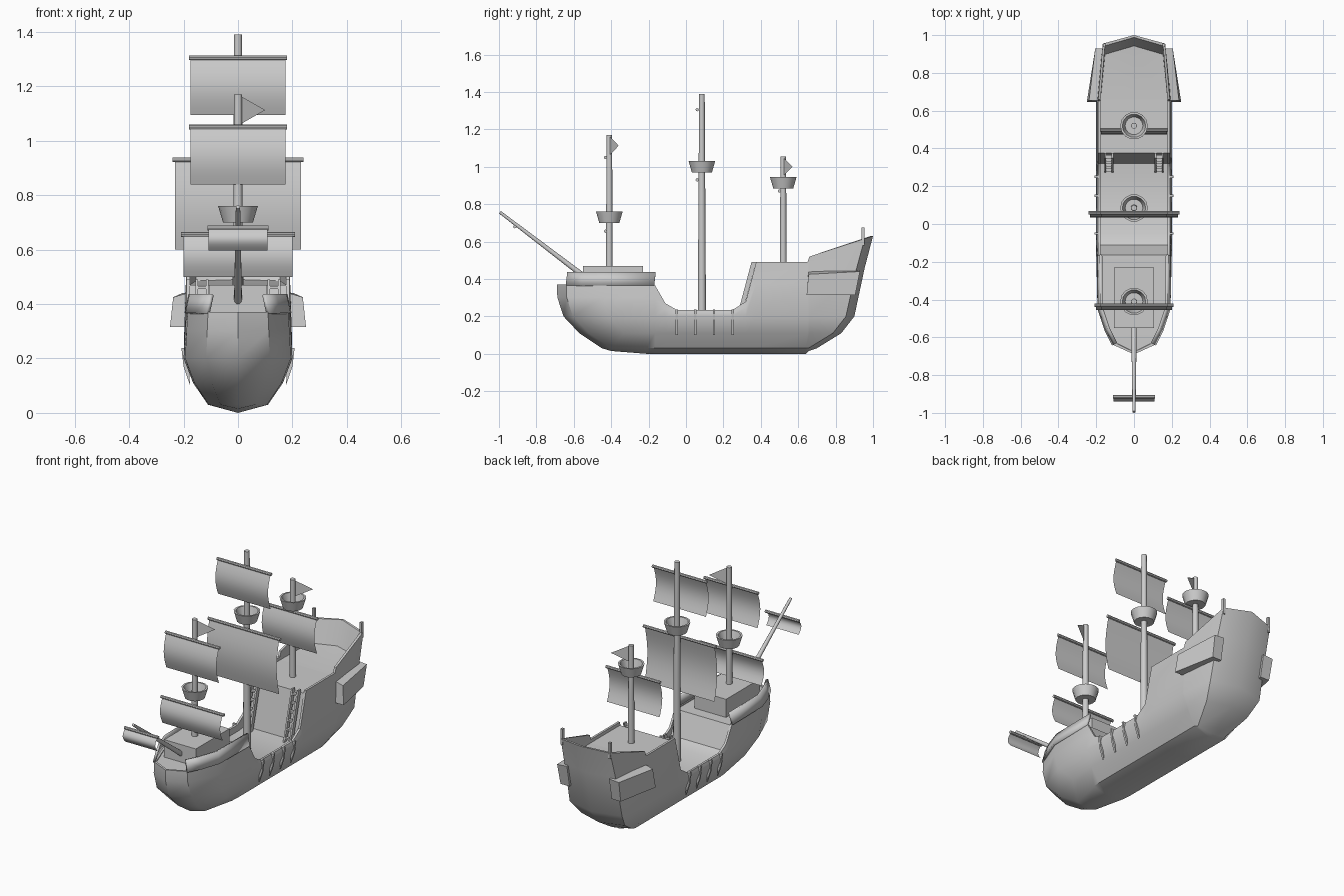
import bpy, bmesh, math
from mathutils import Vector

if "Cube" in bpy.data.objects:
    bpy.data.objects.remove(bpy.data.objects["Cube"])


def make(name, verts, faces, angle=35, solid=0):
    me = bpy.data.meshes.new(name)
    bm = bmesh.new()
    vs = [bm.verts.new(v) for v in verts]
    for f in faces:
        bm.faces.new([vs[i] for i in f])
    bmesh.ops.remove_doubles(bm, verts=bm.verts, dist=0.0005)
    bmesh.ops.recalc_face_normals(bm, faces=bm.faces)
    bm.to_mesh(me)
    bm.free()
    ob = bpy.data.objects.new(name, me)
    bpy.context.collection.objects.link(ob)
    if solid:
        m = ob.modifiers.new("thickness", 'SOLIDIFY')
        m.thickness = solid
        m.offset = 0
    bpy.ops.object.select_all(action='DESELECT')
    ob.select_set(True)
    bpy.context.view_layer.objects.active = ob
    bpy.ops.object.shade_smooth_by_angle(angle=math.radians(angle))
    return ob


def grid(name, rows, **kw):
    n = len(rows[0])
    faces = [(i*n+j, i*n+j+1, (i+1)*n+j+1, (i+1)*n+j)
             for i in range(len(rows)-1) for j in range(n-1)]
    return make(name, [p for r in rows for p in r], faces, **kw)


def rod(name, a, b, r0, r1, n=12):
    a, b = Vector(a), Vector(b)
    q = (b-a).to_track_quat('Z', 'Y')
    vs = [p + q @ Vector((r*math.cos(k*math.tau/n), r*math.sin(k*math.tau/n), 0))
          for p, r in ((a, r0), (b, r1)) for k in range(n)]
    faces = [(k, (k+1) % n, n+(k+1) % n, n+k) for k in range(n)]
    faces += [tuple(range(n)), tuple(range(n, 2*n))]
    return make(name, vs, faces)


def hexa(name, bottom, top):
    return make(name, bottom+top, [(0, 1, 2, 3), (4, 5, 6, 7)] +
                [(k, (k+1) % 4, 4+(k+1) % 4, 4+k) for k in range(4)])


def box(name, x0, x1, y0, y1, z0, z1):
    c = [(x0, y0), (x1, y0), (x1, y1), (x0, y1)]
    return hexa(name, [(x, y, z0) for x, y in c], [(x, y, z1) for x, y in c])


# Hull: waterline levels (z, half width, bow y, stern y); last two follow the sheer
LOW = [(.03, .11, -.45, .70), (.11, .165, -.57, .83), (.2, .2, -.655, .90)]
HIGH = [(.6, .195, -.688, .955), (1, .19, -.69, 1.0)]
# Stations: width factor, anchor, y offset, sheer height, deck drop
STATIONS = [(0, 'b', 0, .37, .005), (.58, 'b', .05, .37, .005), (.97, 'b', .24, .37, .005),
            (1, 'm', -.165, .365, .005), (1, 'm', -.11, .27, .045), (1, 'm', -.05, .235, .04),
            (1, 'm', .25, .235, .04), (1, 'm', .32, .28, .08), (1, 'm', .375, .49, .02),
            (1, 'm', .65, .49, .02), (1, 'm', .66, .52, .05), (.87, 's', -.045, .615, .13),
            (0, 's', 0, .63, .14)]


def station(xf, anchor, off, top, drop):
    def y(b, s):
        return b+off if anchor == 'b' else s+off if anchor == 's' else min(off, s-.06)
    end = xf == 0
    pts = [(xf*w, y(b, s), z) for z, w, b, s in LOW]
    pts += [(xf*w, y(b, s), .2+f*(top-.2)) for f, w, b, s in HIGH]
    keel = (0, pts[0][1], .03 if end else .015 if xf < .9 else 0)
    sh = {'b': .012, 'm': 0, 's': -.012}[anchor]
    x, yt, _ = pts[-1]
    ym = pts[-2][1]
    inner = [(x*.93, yt+sh, top), (x*.93, ym+sh, top-drop), (0, ym+sh, top-drop)]
    half = [keel]+pts+inner
    return half+[(-p[0], p[1], p[2]) for p in reversed(half)]


grid("hull", [station(*s) for s in STATIONS], angle=38)

# Forecastle block and hatch deck
box("forecastle_block", -.105, .105, -.55, -.23, .36, .47)

for s, side in ((1, "right"), (-1, "left")):
    # Forecastle bulwark
    path = [(.19, -.17), (.187, -.45), (.15, -.56), (.11, -.64)]
    grid("forecastle_rail_"+side,
         [[(s*x, y, .365), (s*(x-.015), y+.008, .435)] for x, y in path], solid=.014)
    # Stern gallery
    hexa("stern_gallery_"+side,
         [(s*.17, .645, .315), (s*.25, .645, .315), (s*.2, .905, .315), (s*.14, .905, .315)],
         [(s*.17, .655, .445), (s*.238, .655, .425), (s*.205, .93, .44), (s*.14, .93, .445)])
    # Stern corner post
    box("stern_post_"+side, s*.158-.007, s*.158+.007, .938, .955, .58, .675)
    # Ladder to the quarterdeck
    for x in (.113, .152):
        hexa("ladder_rail_"+side,
             [(s*(x-.005), .27, .19), (s*(x+.005), .27, .19), (s*(x+.005), .295, .19), (s*(x-.005), .295, .19)],
             [(s*(x-.005), .35, .49), (s*(x+.005), .35, .49), (s*(x+.005), .375, .49), (s*(x-.005), .375, .49)])
    for k in range(6):
        t = (k+.5)/6
        y, z = .28+.08*t, .195+.29*t
        box("ladder_step_"+side, s*.1325-.02, s*.1325+.02, y-.008, y+.012, z-.005, z+.005)
    # Side fins on the waist
    for y in (-.05, .05, .15, .25):
        tri = [(.185, .238), (.208, .238), (.2, .17), (.176, .1)]
        hexa("side_fin_"+side, [(s*x, y-.006, z) for x, z in tri],
             [(s*x, y+.006, z) for x, z in tri])


# Rigging helpers
def yard_and_sail(name, y, z, half, sail_half, z_low):
    rod(name+"_yard", (-half, y, z), (half, y, z), .009, .009, 8)
    rows = []
    for k in range(9):
        t = k/8
        rows.append([(x, y-.025*math.sin(math.pi*t), z+(z_low-z)*t) for x in (-sail_half, sail_half)])
    grid(name+"_sail", rows)


def nest(name, y, z, n=14):
    prof = [(0, 0), (.055, 0), (.073, .06), (.062, .06), (.047, .012), (0, .012)]
    grid(name, [[(r*math.cos(k*math.tau/n), y+r*math.sin(k*math.tau/n), z+h) for r, h in prof]
                for k in range(n+1)])


def flag(name, y, z0, z1):
    make(name, [(.008, y, z0), (.008, y, z1), (.1, y+.05, (z0+z1)/2)], [(0, 1, 2)])


# Masts with crow's nests
for name, y, z0, z1, zn in (("fore", -.41, .37, 1.17, .70), ("main", .085, .18, 1.39, .97),
                            ("mizzen", .52, .46, 1.055, .885)):
    rod(name+"_mast", (0, y, z0), (0, y, z1), .022 if name == "main" else .018, .015)
    nest(name+"_crows_nest", y, zn)

# Sails
yard_and_sail("fore_top", -.43, 1.05, .18, .175, .84)
yard_and_sail("fore_lower", -.43, .655, .21, .2, .50)
yard_and_sail("main_top", .06, 1.305, .18, .175, 1.095)
yard_and_sail("main_lower", .06, .93, .24, .232, .60)
yard_and_sail("mizzen", .5, .87, .18, .175, .66)
yard_and_sail("bowsprit", -.915, .68, .112, .108, .597)

# Flags and bowsprit
flag("fore_flag", -.41, 1.06, 1.165)
flag("mizzen_flag", .52, .95, 1.05)
rod("bowsprit", (0, -.52, .395), (0, -.995, .757), .015, .008)
